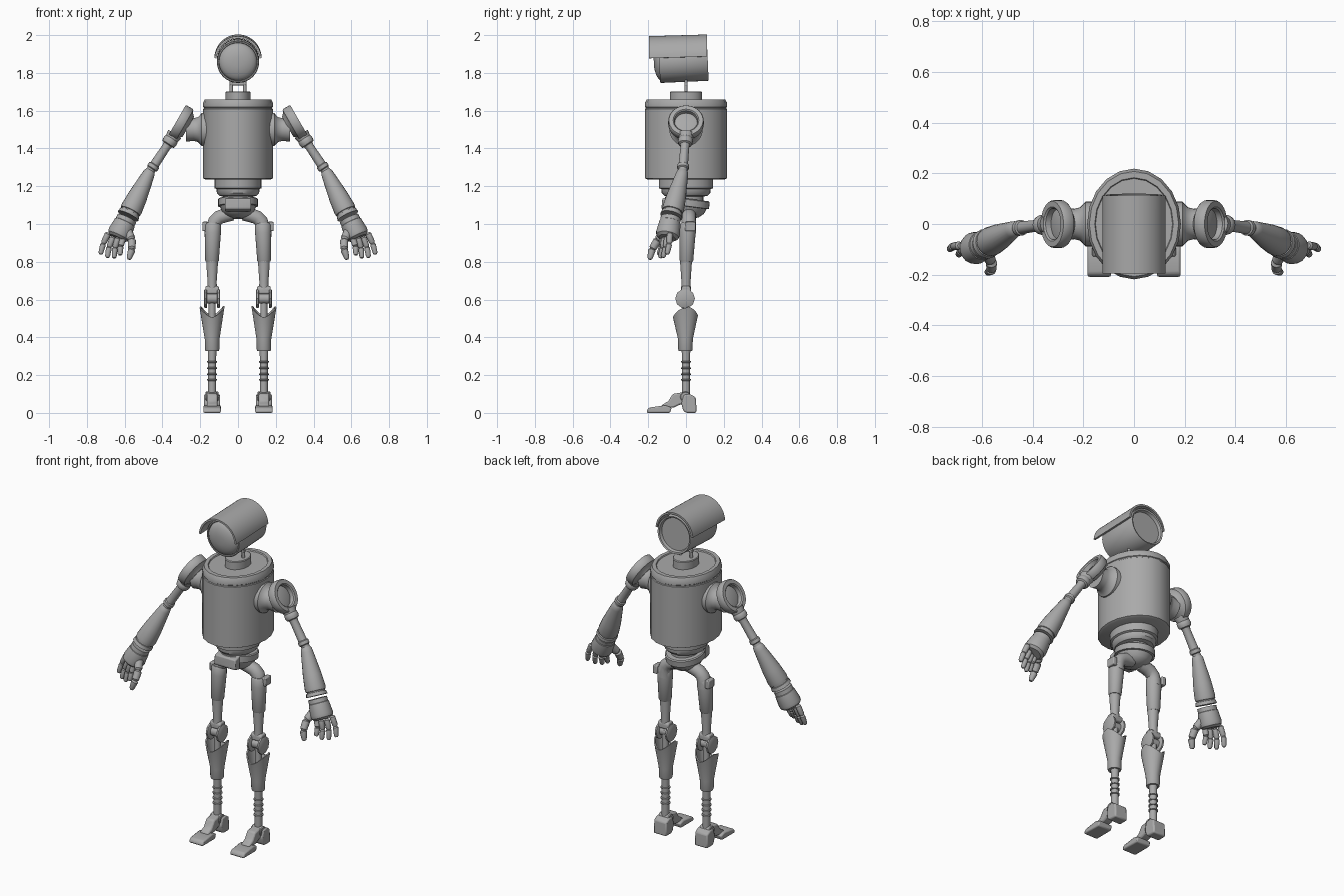
import bpy, bmesh, math
from mathutils import Vector, Matrix

if "Cube" in bpy.data.objects:
    bpy.data.objects.remove(bpy.data.objects["Cube"])

grey = bpy.data.materials.new("grey_metal")
grey.diffuse_color = (0.4, 0.4, 0.4, 1)
grey.use_nodes = True
grey.node_tree.nodes["Principled BSDF"].inputs["Base Color"].default_value = grey.diffuse_color


def finish(name, bm, mirror=False, bevel=0):
    """Turn a bmesh into an object, optionally mirrored to the other side."""
    bmesh.ops.remove_doubles(bm, verts=bm.verts, dist=1e-5)
    bmesh.ops.recalc_face_normals(bm, faces=bm.faces)
    me = bpy.data.meshes.new(name)
    bm.to_mesh(me)
    bm.free()
    me.materials.append(grey)
    ob = bpy.data.objects.new(name, me)
    bpy.context.collection.objects.link(ob)
    if bevel:
        m = ob.modifiers.new("bevel", 'BEVEL')
        m.width, m.segments = bevel, 2
    if mirror:
        ob.modifiers.new("mirror", 'MIRROR').use_mirror_merge = False
    return ob


def lathe(name, prof, loc=(0, 0, 0), axis=(0, 0, 1), sx=1, sy=1, seg=24, mirror=False, edit=None):
    """Spin (radius, height) points about an axis through loc; ends are closed."""
    bm = bmesh.new()
    pts = [(0, prof[0][1])] + list(prof) + [(0, prof[-1][1])]
    rings = []
    for r, h in pts:
        rings.append([bm.verts.new((sx * r * math.sin(2 * math.pi * i / seg),
                                    -sy * r * math.cos(2 * math.pi * i / seg), h)) for i in range(seg)])
    if edit:
        edit(rings)
    for a, b in zip(rings, rings[1:]):
        for i in range(seg):
            j = (i + 1) % seg
            bm.faces.new((a[i], a[j], b[j], b[i]))
    bmesh.ops.remove_doubles(bm, verts=bm.verts, dist=1e-5)
    bmesh.ops.dissolve_degenerate(bm, edges=bm.edges, dist=1e-6)
    rot = Vector((0, 0, 1)).rotation_difference(Vector(axis)).to_matrix().to_4x4()
    bm.transform(Matrix.Translation(loc) @ rot)
    return finish(name, bm, mirror)


def limb(name, a, b, prof, seg=20, mirror=True, **kw):
    """Lathe from point a to b; profile heights are fractions of the length."""
    d = Vector(b) - Vector(a)
    return lathe(name, [(r, t * d.length) for r, t in prof], a, d, seg=seg, mirror=mirror, **kw)


def extrude_x(name, yz, x0, x1, mirror=True, bevel=0):
    """Extrude a side outline across x."""
    bm = bmesh.new()
    lo = [bm.verts.new((x0, y, z)) for y, z in yz]
    hi = [bm.verts.new((x1, y, z)) for y, z in yz]
    bm.faces.new(lo)
    bm.faces.new(hi)
    for i in range(len(yz)):
        j = (i + 1) % len(yz)
        bm.faces.new((lo[i], lo[j], hi[j], hi[i]))
    return finish(name, bm, mirror, bevel)


def tube(name, pts, radii, seg=14, mirror=True):
    """Jointed tube: tapered capsules with small gaps at each joint."""
    for k, (a, b) in enumerate(zip(pts, pts[1:])):
        r, s = radii[k], radii[k + 1]
        limb(f"{name}_{k + 1}", a, b, [(r * .6, -.06), (r, .08), (s, .85), (s * .6, 1)], seg, mirror)


# Head: tilted camera-like drum with a domed lens, rear rim and hood
tilt = Vector((0, -1, -0.045)).normalized()
hc = (0, 0, 1.865)
lathe("head", [(.095, -.095), (.1, -.112), (.109, -.115), (.112, -.11), (.112, .135), (.108, .142),
               (.102, .142), (.1, .132)] +
      [(.1 * math.cos(t * .26), .132 + .04 * math.sin(t * .26)) for t in range(1, 6)], hc, tilt, seg=40)
bm = bmesh.new()
rows = []
for i in range(25):
    a = math.radians(4 + 172 * i / 24)
    rows.append([bm.verts.new((r * math.cos(a), y, 1.875 + r * math.sin(a) + .03 * y))
                 for r, y in ((.125, -.195), (.125, .112), (.114, .112), (.114, -.195))])
for a, b in zip(rows, rows[1:]):
    for i in range(4):
        bm.faces.new((a[i], a[i - 1], b[i - 1], b[i]))
bm.faces.new(rows[0])
bm.faces.new(rows[-1])
finish("head_hood", bm)

# Neck
lathe("neck_post", [(.009, 1.69), (.009, 1.78)], (.036, 0, 0), seg=12, mirror=True)
lathe("neck_bar", [(.009, -.045), (.009, .045)], (0, 0, 1.742), (1, 0, 0), seg=12)
lathe("neck_base", [(.066, 1.65), (.066, 1.698), (.062, 1.702)], sy=1.28, seg=28)

# Torso barrel and waist rings
lathe("torso", [(.172, 1.235), (.185, 1.242), (.185, 1.608), (.181, 1.611), (.181, 1.617), (.185, 1.62),
                (.185, 1.64), (.176, 1.66), (.155, 1.66), (.152, 1.654)], sy=1.18, seg=20)
lathe("waist", [(.08, 1.08), (.08, 1.145), (.1, 1.15), (.112, 1.165), (.114, 1.185), (.125, 1.19), (.125, 1.24)],
      sy=1.15, seg=28)
lathe("pelvis", [(.03, -.075), (.062, -.062), (.085, -.04), (.095, -.012), (.106, -.01), (.106, .025), (.1, .03)],
      (0, .005, 1.105), (0, .13, 1), sy=1.12, seg=28)
extrude_x("belt_plate", [(-.125, 1.075), (-.13, 1.085), (-.125, 1.135), (-.08, 1.145), (-.08, 1.065)],
          -.07, .07, False, .006)

# Shoulders: flange and waisted hub, then a cupped ring tilted upward
lathe("shoulder_hub", [(.088, .14), (.088, .192), (.08, .198), (.066, .212), (.06, .235), (.064, .275)],
      (0, 0, 1.5), (1, 0, 0), seg=28, mirror=True)
lathe("shoulder_ring", [(.06, -.045), (.08, -.026), (.09, -.024), (.094, -.018), (.094, .018), (.09, .024),
                        (.068, .024), (.062, .018), (.06, -.005), (.035, .001)],
      (.302, 0, 1.537), (.87, 0, .5), seg=32, mirror=True)

# Arms
shoulder, elbow, wrist = (.335, 0, 1.475), (.468, -.018, 1.275), (.62, -.098, .965)
limb("upper_arm", shoulder, elbow, [(.042, 0), (.036, .12), (.038, .13), (.04, .2), (.036, .26), (.026, .28),
                                    (.023, .34), (.025, .8), (.031, .82), (.031, .9), (.024, .92), (.024, 1.05)])
limb("forearm", elbow, wrist, [(.022, -.03), (.03, 0), (.034, .06), (.052, .42), (.058, .62), (.056, .67),
                               (.051, .675), (.051, .69), (.056, .695), (.06, .75)])
limb("wrist_cuff", (.588, -.081, 1.03), (.638, -.1, .925), [(.054, 0), (.054, .2), (.057, .22), (.064, .75),
                                                            (.06, .9), (.045, 1)])

# Fingers and thumb
base = [(.688, -.085, .95), (.662, -.1, .93), (.636, -.115, .925), (.608, -.12, .925)]
tips = [(.728, -.1, .84), (.692, -.122, .822), (.656, -.138, .82), (.624, -.145, .835)]
for n, (a, b) in enumerate(zip(base, tips)):
    a, b = Vector(a), Vector(b)
    mid = a.lerp(b, .5) + Vector((.006, .004, 0))
    tube(f"finger_{n + 1}", [a, mid, b], [.0165, .0155, .013])
tube("thumb", [(.585, -.11, .96), (.562, -.15, .915), (.562, -.18, .865), (.578, -.192, .813)],
     [.026, .022, .02, .014])

# Hips and thighs
lx = .137
cv = bpy.data.curves.new("hip_tube", 'CURVE')
cv.dimensions, cv.bevel_depth, cv.bevel_resolution, cv.use_fill_caps = '3D', .038, 5, True
sp = cv.splines.new('POLY')
path = [(.03, 1.055), (.07, 1.045), (.1, 1.035), (.122, 1.015), (.13, .985), (.132, .95)]
sp.points.add(len(path) - 1)
for p, (x, z) in zip(sp.points, path):
    p.co = (x, .015, z, 1)
tmp = bpy.data.objects.new("hip_curve", cv)
bpy.context.collection.objects.link(tmp)
bm = bmesh.new()
bm.from_mesh(tmp.to_mesh())
bpy.data.objects.remove(tmp)
finish("hip_tube", bm, True)
limb("thigh", (.132, .01, 1.005), (.138, .002, .8), [(.036, 0), (.042, .05), (.043, .25), (.036, .97), (.032, 1)])
extrude_x("hip_bracket", [(-.005, .962), (-.005, 1.012), (.05, 1.012), (.05, .962)], .16, .188, bevel=.005)
limb("thigh_rod", (lx, 0, .82), (lx, 0, .65), [(.031, 0), (.031, .15), (.024, .75), (.026, 1)])

# Knees: ten-sided side discs, central hub and link
for n, x in (("inner", lx - .034), ("outer", lx + .034)):
    lathe(f"knee_disc_{n}", [(.047, -.008), (.052, -.005), (.052, .005), (.047, .008)], (x, -.005, .605),
          (1, 0, 0), seg=10, mirror=True)
lathe("knee_axle", [(.027, -.03), (.027, .03)], (lx, -.005, .605), (1, 0, 0), seg=16, mirror=True)
extrude_x("knee_yoke", [(-.026, .63), (-.026, .66), (-.018, .672), (.018, .672), (.026, .66), (.026, .63)],
          lx - .036, lx + .036, bevel=.008)
limb("knee_link", (lx, 0, .62), (lx, 0, .42), [(.018, 0), (.018, 1)])


# Shins: open shells, high at the sides and notched front and back
def notch(rings):
    for ring, base_z in ((rings[4], .505), (rings[5], .505)):
        n = len(ring)
        for i, v in enumerate(ring):
            s = abs(math.sin(2 * math.pi * i / n))
            v.co.z = base_z + .05 * s ** 1.5 + (.01 if v.co.y > 0 else 0)


lathe("shin", [(.035, .328), (.038, .335), (.039, .39), (.066, .52), (.058, .52), (.035, .42)],
      (lx, -.003, 0), seg=24, mirror=True, edit=notch)

# Ankle rods with ribs
rod = [(.021, .08)]
for z in (.175, .205, .237, .27):
    rod += [(.021, z - .005), (.027, z - .003), (.027, z + .003), (.021, z + .005)]
lathe("ankle_rod", rod + [(.023, .335)], (lx, 0, 0), seg=16, mirror=True)
lathe("ankle_joint", [(.024, -.034), (.028, -.03), (.028, .03), (.024, .034)], (lx, -.003, .085),
      (1, 0, 0), seg=16, mirror=True)

# Feet: heel, instep and toe plate
extrude_x("heel", [(-.015, .012), (.0, 0), (.055, 0), (.055, .028), (.052, .082), (.02, .1), (-.012, .095),
                   (-.025, .05)], lx - .042, lx + .042, bevel=.008)
extrude_x("instep", [(-.012, .11), (-.07, .1), (-.095, .06), (-.13, .042), (-.13, .02), (-.06, .03), (-.03, .045),
                     (.0, .04)], lx - .028, lx + .028, bevel=.008)
extrude_x("toe_plate", [(-.208, 0), (-.208, .014), (-.195, .028), (-.11, .04), (-.075, .028), (-.085, 0)],
          lx - .046, lx + .046, bevel=.008)

# Smooth shading with sharp edges kept
for ob in bpy.context.collection.objects:
    ob.select_set(True)
    bpy.context.view_layer.objects.active = ob
bpy.ops.object.shade_smooth_by_angle(angle=math.radians(35))
